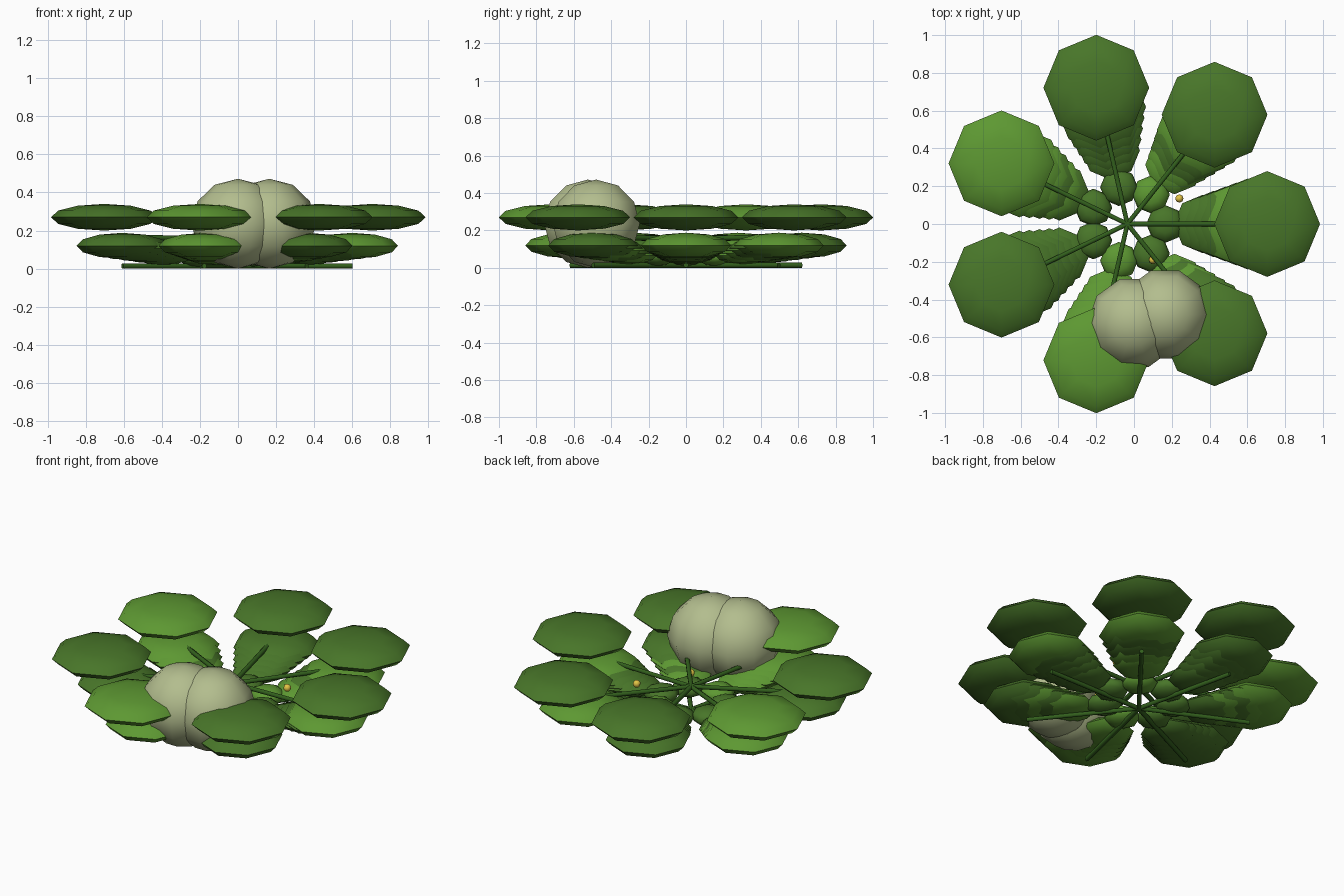
import bpy, math
from mathutils import Vector

if "Cube" in bpy.data.objects:
    bpy.data.objects.remove(bpy.data.objects["Cube"])
HUB = Vector((-0.035, 0, 0))
ARMS = 7


def mat(name, rgb):
    m = bpy.data.materials.new(name)
    m.diffuse_color = (*rgb, 1)
    m.use_nodes = True
    m.node_tree.nodes["Principled BSDF"].inputs["Base Color"].default_value = m.diffuse_color
    return m


DARK = mat("leaf green", (0.065, 0.18, 0.022))
LIGHT = mat("light leaf green", (0.11, 0.315, 0.032))
STEM = mat("stem green", (0.032, 0.115, 0.012))
RIND = mat("pale rind", (0.45, 0.51, 0.27))
YELLOW = mat("flower yellow", (0.78, 0.56, 0.06))


def finish(ob, name, m, angle):
    ob.name = name
    ob.data.materials.append(m)
    bpy.ops.object.shade_smooth_by_angle(angle=math.radians(angle))


def blob(name, loc, r, h, m, seg=8, rings=6, turn=0):
    """Squashed low-poly sphere of radius r and half height h."""
    bpy.ops.mesh.primitive_uv_sphere_add(segments=seg, ring_count=rings, radius=1,
                                         location=loc, rotation=(0, 0, turn))
    ob = bpy.context.object
    ob.scale = (r, r, h)
    bpy.ops.object.transform_apply(location=False, rotation=True, scale=True)
    finish(ob, name, m, 80)


def stem(name, a, b, r1, r2):
    d = b - a
    bpy.ops.mesh.primitive_cone_add(vertices=6, radius1=r1, radius2=r2, depth=d.length, location=(a + b) / 2)
    ob = bpy.context.object
    ob.rotation_euler = d.to_track_quat('Z', 'Y').to_euler()
    finish(ob, name, m=STEM, angle=65)


def polar(ang, d, z):
    return HUB + Vector((d * math.cos(ang), d * math.sin(ang), z))


# Leaf shades on each arm: upper, lower, heart, then the inner row from hub outwards
D, L = DARK, LIGHT
SHADES = [
    (D, L, D, (D, D, D, D)),
    (D, L, L, (L, L, D, D)),
    (D, D, D, (D, D, D, D)),
    (L, L, D, (D, L, D, L)),
    (D, D, D, (D, D, D, D)),
    (L, L, L, (L, L, L, L)),
    (D, D, D, (L, D, L, D)),
]

for i, (upper, lower, heart, inner) in enumerate(SHADES):
    a = math.tau * i / ARMS
    # Ground runner and raised runner
    stem("ground_runner", polar(a, 0, 0.014), polar(a, 0.635, 0.014), 0.014, 0.014)
    stem("raised_runner", polar(a, 0, 0.155), polar(a, 0.62, 0.165), 0.014, 0.014)
    # Large outer leaves
    blob("upper_leaf", polar(a, 0.74, 0.27), 0.28, 0.07, upper)
    blob("lower_leaf", polar(a, 0.635, 0.12), 0.24, 0.068, lower)
    # Overlapping leaves shrinking towards the hub
    for k, shade in enumerate(inner):
        t = k / 4
        blob("inner_leaf", polar(a, 0.40 + 0.235 * t, 0.065 + 0.055 * t),
             0.155 + 0.085 * t, 0.045 + 0.023 * t, shade)
    # Small heart leaf
    blob("heart_leaf", polar(a, 0.2, 0.06), 0.1, 0.05, heart)

# Two-lobed fruit
for side, x, y in (("left", 0.0, -0.525), ("right", 0.165, -0.48)):
    blob("fruit_lobe_" + side, (x, y, 0.236), 0.245, 0.236, RIND, seg=10, turn=math.radians(18))

# Flower buds
for p in ((0.24, 0.135, 0.15), (0.10, -0.19, 0.13)):
    blob("flower_bud", p, 0.022, 0.022, YELLOW)
